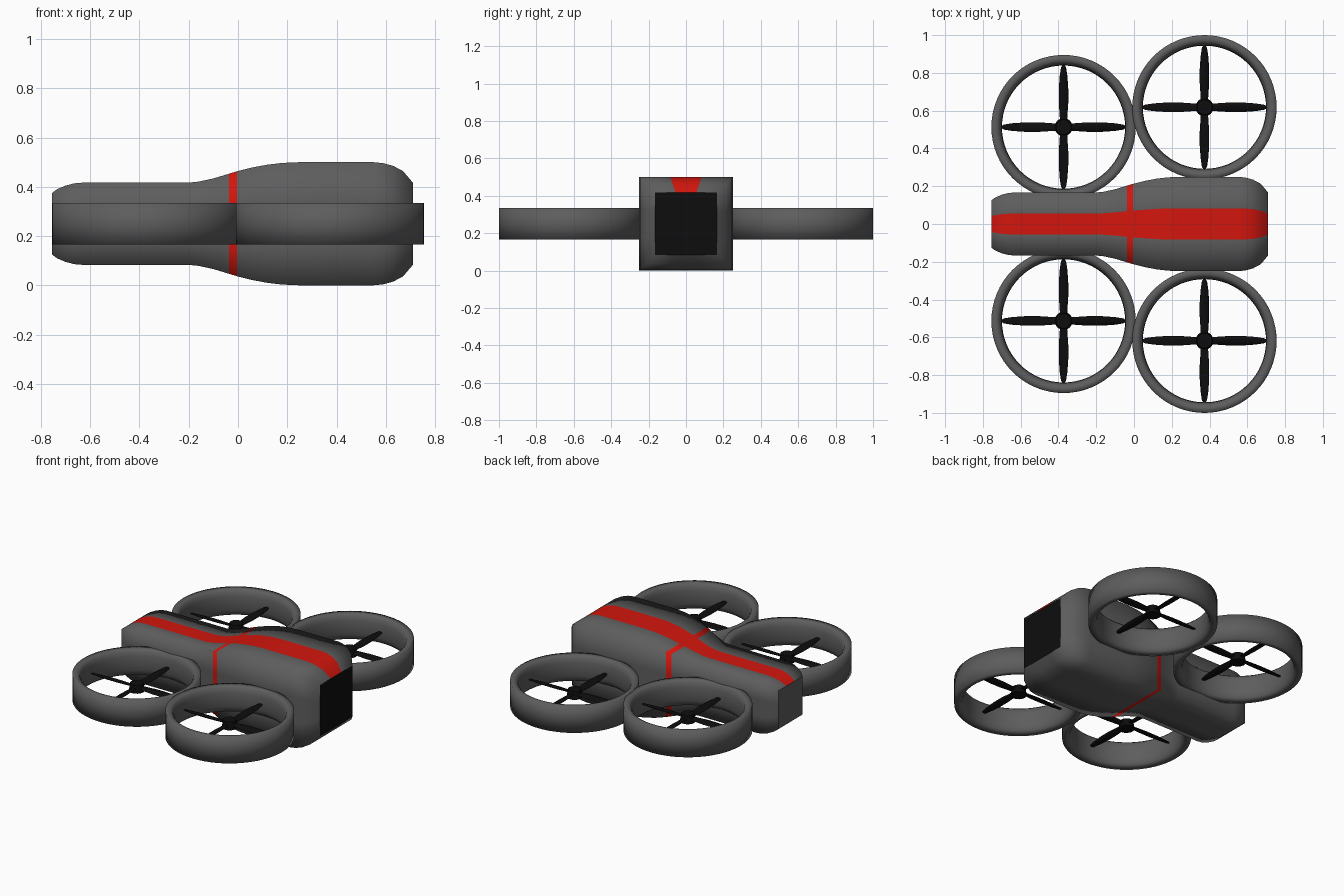
import bpy, bmesh
from math import sin, cos, pi, radians
from mathutils import Matrix

if "Cube" in bpy.data.objects:
    bpy.data.objects.remove(bpy.data.objects["Cube"])


def material(name, r, g, b):
    m = bpy.data.materials.new(name)
    m.diffuse_color = (r, g, b, 1)
    m.use_nodes = True
    m.node_tree.nodes["Principled BSDF"].inputs["Base Color"].default_value = m.diffuse_color
    return m


GREY = material("dark_grey", 0.11, 0.11, 0.11)
RED = material("red", 0.65, 0.008, 0.004)
BLACK = material("black", 0.004, 0.004, 0.004)


def finish(bm, name, mats, loc=(0, 0, 0)):
    bmesh.ops.recalc_face_normals(bm, faces=bm.faces)
    me = bpy.data.meshes.new(name)
    bm.to_mesh(me)
    bm.free()
    for m in mats:
        me.materials.append(m)
    ob = bpy.data.objects.new(name, me)
    ob.location = loc
    bpy.context.collection.objects.link(ob)
    return ob


def bridge(bm, a, b):
    n = len(a)
    return [bm.faces.new((a[i], a[(i + 1) % n], b[(i + 1) % n], b[i])) for i in range(n)]


# fuselage: square sections lofted along x as (x, half size)
STATIONS = [(-.755, .125), (-.735, .140), (-.70, .155), (-.665, .164), (-.63, .167),
            (-.2, .167), (-.16, .171), (-.10, .184), (-.037, .203), (-.004, .213),
            (.06, .229), (.12, .240), (.18, .247), (.25, .25), (.55, .25),
            (.59, .246), (.63, .235), (.67, .214), (.71, .167)]
T = 1 / 3
SECTION = [(-1, 1), (-T, 1), (T, 1), (1, 1), (1, T), (1, -T),
           (1, -1), (T, -1), (-T, -1), (-1, -1), (-1, -T), (-1, T)]
bm = bmesh.new()
loops = [[bm.verts.new((x, u * r, .25 + v * r)) for u, v in SECTION] for x, r in STATIONS]
for k, (a, b) in enumerate(zip(loops, loops[1:])):
    for i, f in enumerate(bridge(bm, a, b)):
        f.smooth = True
        # centre stripe on top, and a band around the waist
        if i == 1 or STATIONS[k][0] == -.037:
            f.material_index = 1
bm.faces.new(loops[0])
nose = bm.faces.new(loops[-1])
nose.material_index = 2
for e in nose.edges:
    e.smooth = False
finish(bm, "fuselage", [GREY, RED, BLACK])


# duct: ring profile (radius, z) spun around the z axis
DUCT = [(.382, -.085), (.382, 0), (.382, .085), (.350, .085), (.337, .073),
        (.329, .045), (.326, 0), (.329, -.045), (.337, -.073), (.350, -.085)]


def duct(name, loc, n=64):
    bm = bmesh.new()
    rings = [[bm.verts.new((r * cos(2 * pi * i / n), r * sin(2 * pi * i / n), z)) for r, z in DUCT]
             for i in range(n)]
    for i in range(n):
        for f in bridge(bm, rings[i], rings[(i + 1) % n]):
            f.smooth = True
    return finish(bm, name, [GREY], loc)


# rotor: hub and four tapered, pitched blades as (distance, half width)
BLADE = [(.0, .018), (.06, .021), (.13, .026), (.20, .026), (.27, .021), (.315, .014), (.33, .005)]


def rotor(name, loc):
    bm = bmesh.new()
    bmesh.ops.create_cone(bm, cap_ends=True, segments=16, radius1=.048, radius2=.04, depth=.05)
    for q in range(4):
        turn = Matrix.Rotation(q * pi / 2, 4, 'Z') @ Matrix.Rotation(radians(14), 4, 'X')
        rings = []
        for d, w in BLADE:
            pts = [Matrix.Translation((d, w * cos(a), w * .3 * sin(a))).translation
                   for a in [2 * pi * i / 10 for i in range(10)]]
            rings.append([bm.verts.new(turn @ p) for p in pts])
        for a, b in zip(rings, rings[1:]):
            bridge(bm, a, b)
        bm.faces.new(rings[0])
        bm.faces.new(rings[-1])
    ob = finish(bm, name, [BLACK], loc)
    bpy.ops.object.select_all(action='DESELECT')
    ob.select_set(True)
    bpy.context.view_layer.objects.active = ob
    bpy.ops.object.shade_smooth_by_angle(angle=radians(50))


# wider pair by the nose, narrower pair by the tail
for end, x, y in (("nose", .373, .618), ("tail", -.373, .513)):
    for side, s in (("left", 1), ("right", -1)):
        duct(f"{end}_{side}_duct", (x, s * y, .25))
        rotor(f"{end}_{side}_rotor", (x, s * y, .25))
